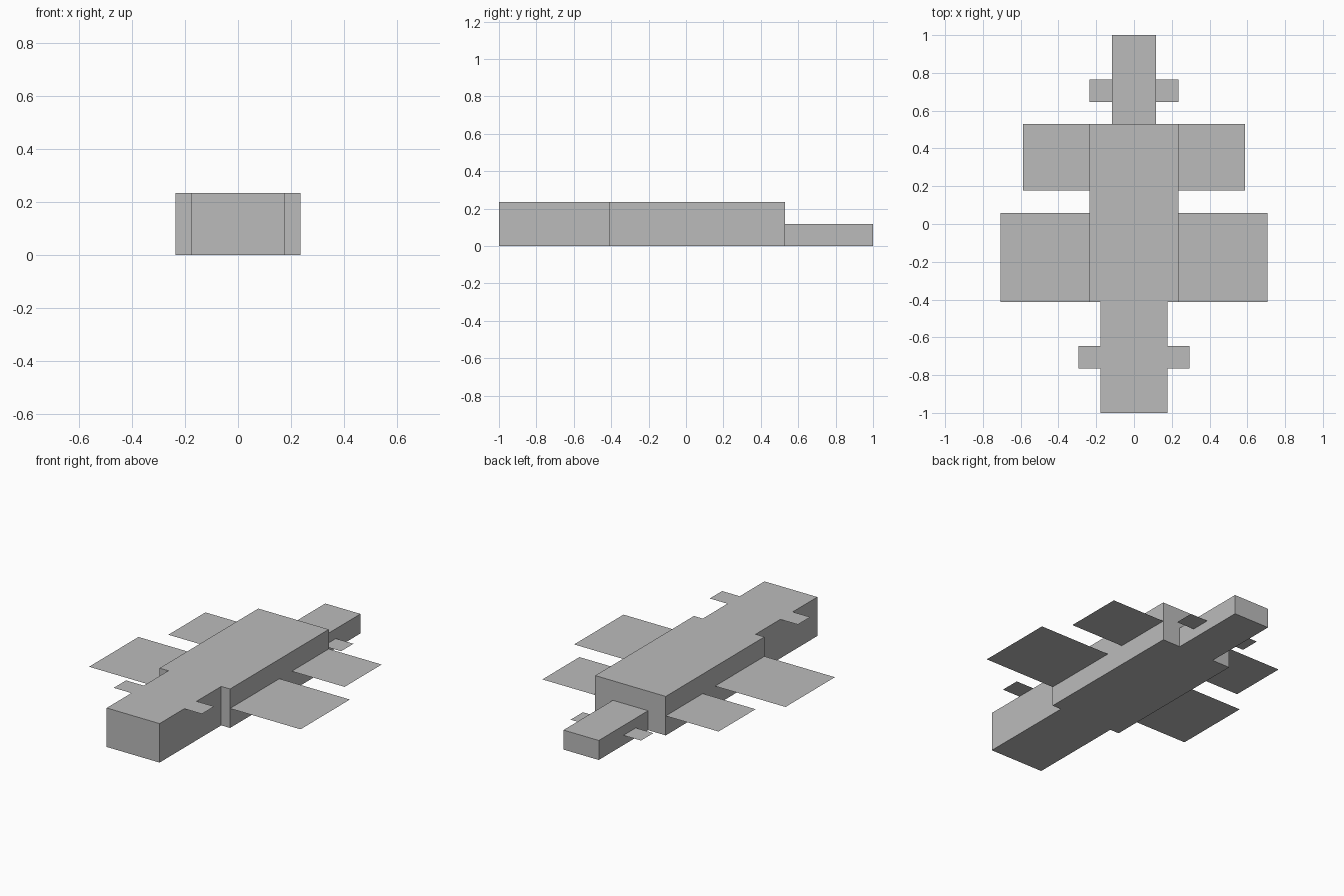
import bpy, bmesh

if "Cube" in bpy.data.objects:
    bpy.data.objects.remove(bpy.data.objects["Cube"])

U = 1 / 17  # one modelling unit: the whole length is 34 units

grey = bpy.data.materials.new("plain_grey")
grey.diffuse_color = (0.5, 0.5, 0.5, 1)
grey.use_nodes = True
grey.node_tree.nodes["Principled BSDF"].inputs["Base Color"].default_value = grey.diffuse_color


def finish(name, bm):
    mesh = bpy.data.meshes.new(name)
    bm.to_mesh(mesh)
    bm.free()
    mesh.materials.append(grey)
    obj = bpy.data.objects.new(name, mesh)
    bpy.context.collection.objects.link(obj)
    return obj


def block(name, width, y0, y1, height):
    """Box centred on x, standing on the ground."""
    bm = bmesh.new()
    bmesh.ops.create_cube(bm, size=1)
    for v in bm.verts:
        v.co = (v.co.x * width * U, (y0 + (v.co.y + 0.5) * (y1 - y0)) * U,
                (v.co.z + 0.5) * height * U)
    finish(name, bm)


def fin_pair(name, x0, x1, y0, y1, z):
    """Flat paper-thin fin on the right, mirrored to the left."""
    bm = bmesh.new()
    corners = [(x0, y0), (x1, y0), (x1, y1), (x0, y1)]
    bm.faces.new([bm.verts.new((x * U, y * U, z * U)) for x, y in corners])
    obj = finish(name, bm)
    obj.modifiers.new("mirror", 'MIRROR').use_mirror_merge = False


# Solid parts, front to back
block("head", 6, -17, -7, 4)
block("body", 8, -7, 9, 4)
block("tail", 4, 9, 17, 2)

# Flat fins
fin_pair("head_fins", 3, 5, -13, -11, 4)
fin_pair("front_fins", 4, 12, -7, 1, 2)
fin_pair("rear_fins", 4, 10, 3, 9, 2)
fin_pair("tail_fins", 2, 4, 11, 13, 1)
